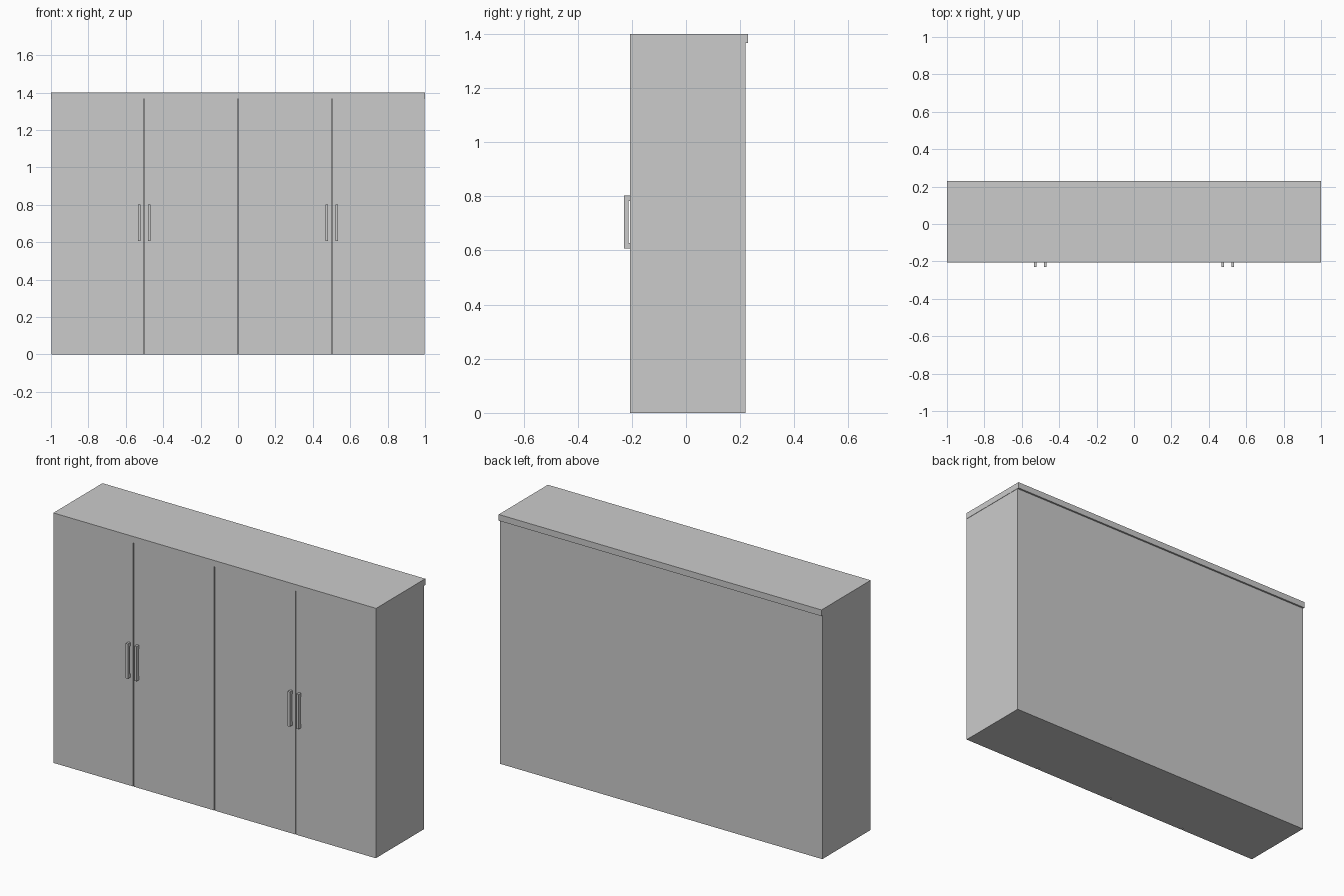
import bpy, bmesh

if "Cube" in bpy.data.objects:
    bpy.data.objects.remove(bpy.data.objects["Cube"])

def mesh_object(name, bm):
    bmesh.ops.recalc_face_normals(bm, faces=bm.faces)
    me = bpy.data.meshes.new(name)
    bm.to_mesh(me)
    bm.free()
    ob = bpy.data.objects.new(name, me)
    bpy.context.collection.objects.link(ob)
    return ob

def box(name, x0, x1, y0, y1, z0, z1):
    bm = bmesh.new()
    bmesh.ops.create_cube(bm, size=1)
    for v in bm.verts:
        v.co = ((x0 + x1) / 2 + v.co.x * (x1 - x0),
                (y0 + y1) / 2 + v.co.y * (y1 - y0),
                (z0 + z1) / 2 + v.co.z * (z1 - z0))
    return mesh_object(name, bm)

FRONT, BACK, DOOR_BACK = -0.206, 0.219, -0.188
SIDE, SLAB_Z, TOP = 0.998, 1.365, 1.4
GAP = 0.006

# Carcass and overhanging top
box("carcass", -SIDE, SIDE, DOOR_BACK, BACK, 0, SLAB_Z)
box("top_panel", -1, 1, FRONT, 0.229, SLAB_Z, TOP)

# Four doors separated by narrow gaps
edges = [-SIDE, -0.502, 0, 0.502, SIDE]
for i in range(4):
    x0 = edges[i] + (GAP / 2 if i > 0 else 0)
    x1 = edges[i + 1] - (GAP / 2 if i < 3 else 0)
    box(f"door_{i + 1}", x0, x1, FRONT, DOOR_BACK, 0, SLAB_Z)

# U-shaped bar handles, extruded from a side profile (y, z)
def handle(name, x, width=0.013):
    y0, y1, y2 = -0.229, -0.212, FRONT
    z0, z1, post = 0.607, 0.802, 0.02
    profile = [(y2, z0), (y0, z0), (y0, z1), (y2, z1),
               (y2, z1 - post), (y1, z1 - post), (y1, z0 + post), (y2, z0 + post)]
    bm = bmesh.new()
    face = bm.faces.new([bm.verts.new((x - width / 2, y, z)) for y, z in profile])
    ext = bmesh.ops.extrude_face_region(bm, geom=[face])
    new = [g for g in ext["geom"] if isinstance(g, bmesh.types.BMVert)]
    bmesh.ops.translate(bm, verts=new, vec=(width, 0, 0))
    mesh_object(name, bm)

for i, x in enumerate((-0.529, -0.475, 0.475, 0.529)):
    handle(f"handle_{i + 1}", x)
